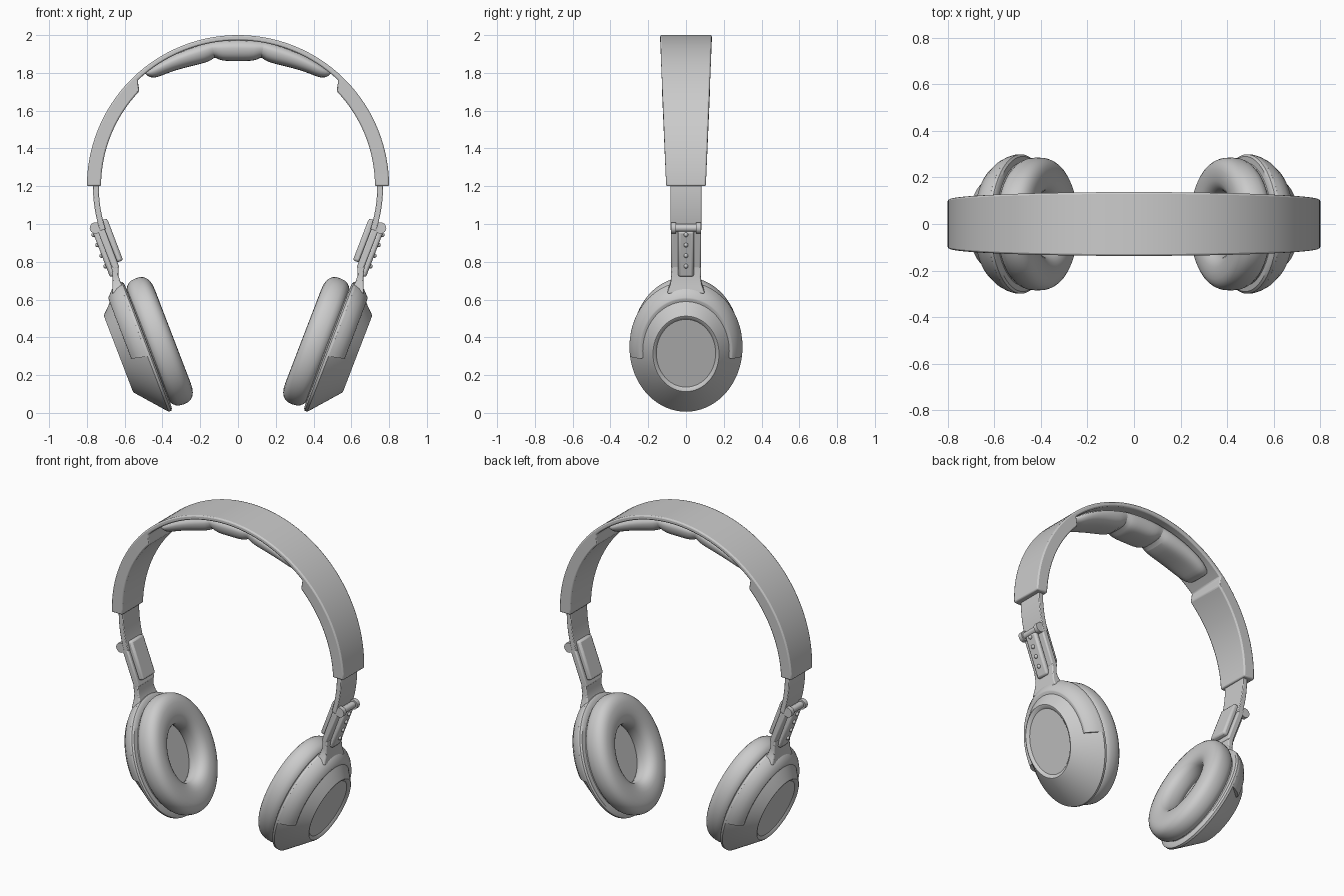
import bpy, bmesh
from math import sin, cos, pi, radians, copysign
from mathutils import Matrix, Vector

if "Cube" in bpy.data.objects:
    bpy.data.objects.remove(bpy.data.objects["Cube"])

TILT = radians(21)
# Ear cup frame: local x = outward normal, y = depth, z = up along the cup
CUP = Matrix(((cos(TILT), 0, sin(TILT), 0.49),
              (0, 1, 0, 0),
              (-sin(TILT), 0, cos(TILT), 0.35),
              (0, 0, 0, 1)))
ASPECT = 0.817


def finish(bm, name, matrix=None, mirror=True, bevel=0, subsurf=0):
    bmesh.ops.remove_doubles(bm, verts=bm.verts, dist=1e-5)
    if matrix:
        bm.transform(matrix)
    bmesh.ops.recalc_face_normals(bm, faces=bm.faces)
    mesh = bpy.data.meshes.new(name)
    bm.to_mesh(mesh)
    bm.free()
    ob = bpy.data.objects.new(name, mesh)
    bpy.context.collection.objects.link(ob)
    if bevel:
        m = ob.modifiers.new("bevel", 'BEVEL')
        m.width, m.segments, m.limit_method = bevel, 2, 'ANGLE'
    if subsurf:
        m = ob.modifiers.new("subsurf", 'SUBSURF')
        m.levels = m.render_levels = subsurf
    if mirror:
        m = ob.modifiers.new("mirror", 'MIRROR')
        m.use_mirror_merge = False
    return ob


def skin(name, rings, loop=False, closed=True, **kw):
    """Join successive cross-sections with quads; cap the ends unless looped."""
    bm = bmesh.new()
    vs = [[bm.verts.new(p) for p in r] for r in rings]
    n, k = len(vs), len(vs[0])
    for i in range(n if loop else n - 1):
        a, b = vs[i], vs[(i + 1) % n]
        for j in range(k if closed else k - 1):
            q = (j + 1) % k
            bm.faces.new((a[j], a[q], b[q], b[j]))
    if not loop:
        bm.faces.new(vs[0])
        bm.faces.new(vs[-1])
    return finish(bm, name, **kw)


def cup_ring(profile, a, aspect=ASPECT):
    """Profile of (n, r) placed at angle a around the oval cup axis."""
    return [(n, r * aspect * cos(a), r * sin(a) + 0.11 * max(n, 0)) for n, r in profile]


def turn(name, profile, closed, aspect=ASPECT, steps=72):
    rings = [cup_ring(profile, 2 * pi * i / steps, aspect) for i in range(steps)]
    return skin(name, rings, loop=True, closed=closed, matrix=CUP)


def arc(r, deg, y):
    a = radians(deg)
    return (r * cos(a), y, 1.2 + r * sin(a))


def arc_section(r0, r1, deg, w):
    return [arc(r0, deg, -w), arc(r1, deg, -w), arc(r1, deg, w), arc(r0, deg, w)]


def box(name, n, y, u, bevel):
    rings = [[(n[0], -y, z), (n[1], -y, z), (n[1], y, z), (n[0], y, z)] for z in u]
    return skin(name, rings, matrix=CUP, bevel=bevel)


def spow(v, e):
    return copysign(abs(v) ** e, v)


# Headband: thin over the crown, stepped to thick ends, tapering in width
angles = [2.75 * i for i in range(17)] + [46.5] + [46.5 + 43.5 * i / 16 for i in range(1, 17)]
stations = [(a, 0.725 if a <= 44 else 0.772) for a in angles]
stations += [(180 - a, r) for a, r in reversed(stations[:-1])]
skin("headband", [arc_section(r, 0.8, a, 0.105 + 0.032 * sin(radians(a))) for a, r in stations],
     mirror=False, bevel=0.008)

# Three-lobed cushion under the crown: (degrees from top, inner radius, half width)
lobes = [(0, .662, .112), (5, .664, .112), (8.5, .674, .108), (10.3, .698, .1), (12, .678, .108),
         (17, .676, .112), (25, .69, .112), (32, .706, .108), (36.5, .716, .095),
         (38.8, .735, .075), (39.5, .765, .06)]
half = [(90 - d, r, w) for d, r, w in reversed(lobes)]
half += [(90 + d, r, w) for d, r, w in lobes[1:]]
rings = []
for d, r, w in half:
    rings.append([arc(0.78 - (0.78 - r) * spow(sin(pi * i / 12), 0.6), d,
                      w * spow(cos(pi * i / 12), 0.6)) for i in range(13)])
skin("head_cushion", rings, mirror=False, subsurf=1)

# Sliding strip emerging from each band end
skin("slider", [arc_section(0.737, 0.768, a, 0.081) for a in range(6, -19, -2)], bevel=0.004)

# Folding arm: plate, inner block, outer bar
box("arm_plate", (-0.022, 0.016), 0.08, (0.44, 0.69), 0.008)
box("arm_inner_block", (-0.054, -0.018), 0.062, (0.47, 0.708), 0.012)
box("arm_outer_bar", (0.01, 0.043), 0.042, (0.41, 0.67), 0.012)

# Neck flaring down from the arm into the yoke
neck = [(.46, -.022, .016, .08), (.405, -.002, .03, .078), (.37, .0, .045, .082), (.325, .0, .064, .1)]
skin("arm_neck", [[(a, -w, u), (b, -w, u), (b, w, u), (a, w, u)] for u, a, b, w in neck],
     matrix=CUP, bevel=0.006)

# Hinge barrel and knuckles across the arm top
bm = bmesh.new()
for y, depth, rad in ((0, .13, .02), (-.066, .026, .03), (.066, .026, .03)):
    bmesh.ops.create_cone(bm, cap_ends=True, segments=20, radius1=rad, radius2=rad, depth=depth,
                          matrix=Matrix.Translation((.022, y, .682)) @ Matrix.Rotation(pi / 2, 4, 'X'))
finish(bm, "arm_hinge", CUP)

# Rivets down the outer bar
bm = bmesh.new()
for u in (.474, .534, .594, .652):
    bmesh.ops.create_uvsphere(bm, u_segments=12, v_segments=8, radius=0.012,
                              matrix=Matrix.Translation((.044, 0, u)))
finish(bm, "arm_rivets", CUP)

# Oval conical ear cup with a shallow recessed outer disc
turn("ear_cup", [(-.03, 0), (-.03, .315), (-.016, .325), (-.014, .355), (-.006, .366), (.008, .366),
                 (.014, .36), (.143, .222), (.147, .214), (.145, .205), (.134, .192), (.134, 0)], False)

# Raised yoke wrapped around the upper half of the cup
yoke = [(.008, .366), (.03, .358), (.058, .34), (.09, .304), (.092, .296), (.085, .265), (.0, .34)]
skin("yoke", [cup_ring(yoke, radians(-8 + 196 * i / 48)) for i in range(49)], matrix=CUP)

# Soft oval ear pad ring
section = [(-.081 + .074 * spow(sin(2 * pi * i / 24), .8), .263 + .094 * spow(cos(2 * pi * i / 24), .8))
           for i in range(24)]
turn("ear_pad", section, True, aspect=0.8)

# Smooth shading with crisp edges
for ob in bpy.context.collection.objects:
    ob.select_set(True)
    bpy.context.view_layer.objects.active = ob
bpy.ops.object.shade_smooth_by_angle(angle=radians(35))
